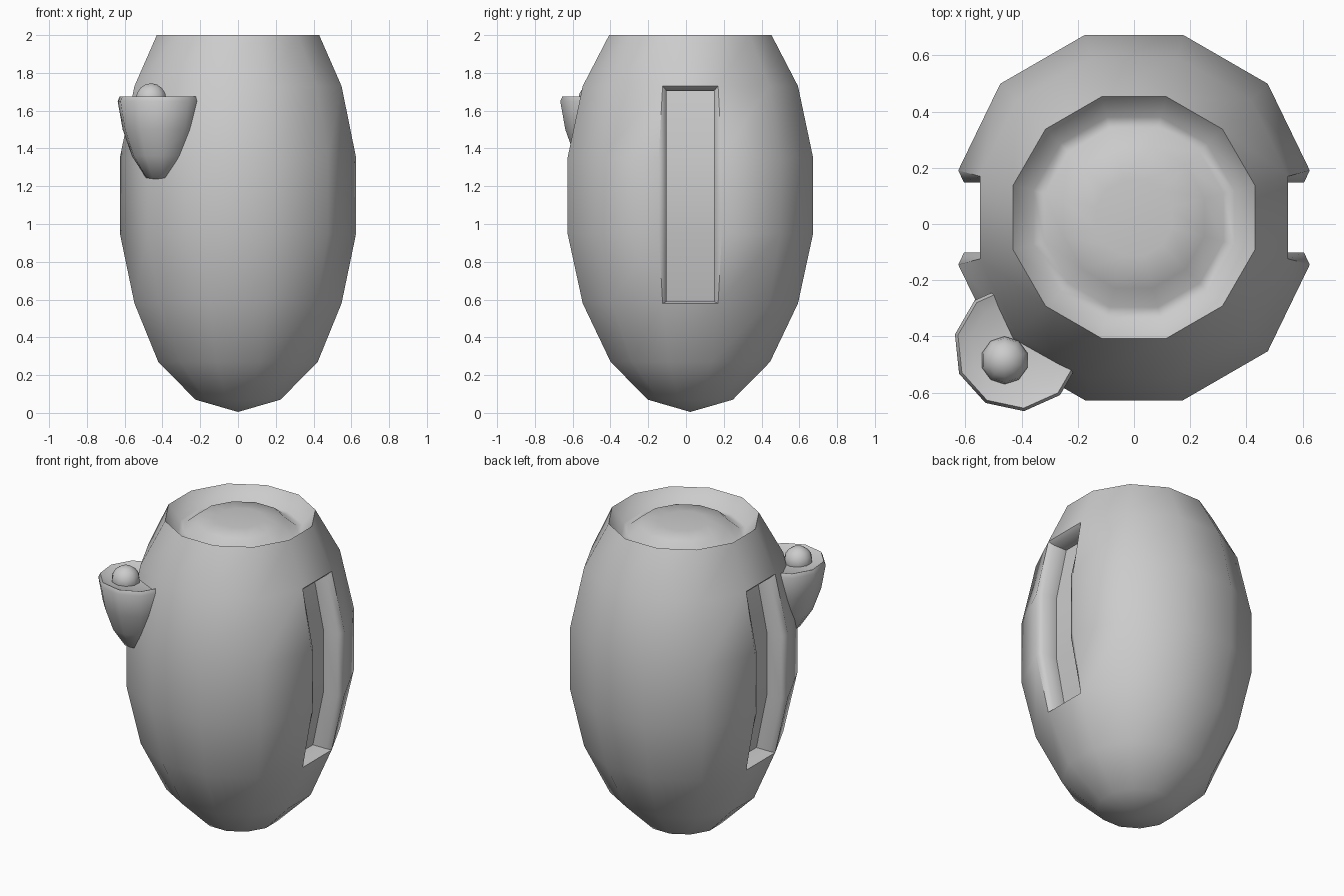
import bpy, bmesh
from math import sin, cos, radians, tau

if "Cube" in bpy.data.objects:
    bpy.data.objects.remove(bpy.data.objects["Cube"])

CY = 0.023  # body axis offset in y


def lathe(profile, n, offset):
    """Revolve (radius, z) points from one pole to the other; returns bmesh and rings."""
    bm = bmesh.new()
    rings = []
    for r, z in profile:
        if r == 0:
            rings.append([bm.verts.new((0, 0, z))] * n)
        else:
            rings.append([bm.verts.new((r * cos(offset + tau * i / n),
                                        r * sin(offset + tau * i / n), z)) for i in range(n)])
    for a, b in zip(rings, rings[1:]):
        for i in range(n):
            j = (i + 1) % n
            quad = [a[i], a[j], b[j], b[i]]
            bm.faces.new(list(dict.fromkeys(quad)))
    bmesh.ops.recalc_face_normals(bm, faces=bm.faces)
    return bm, rings


def finish(name, bm, location, angle=60):
    bmesh.ops.recalc_face_normals(bm, faces=bm.faces)
    mesh = bpy.data.meshes.new(name)
    bm.to_mesh(mesh)
    bm.free()
    ob = bpy.data.objects.new(name, mesh)
    ob.location = location
    bpy.context.collection.objects.link(ob)
    bpy.ops.object.select_all(action='DESELECT')
    ob.select_set(True)
    bpy.context.view_layer.objects.active = ob
    bpy.ops.object.shade_smooth_by_angle(angle=radians(angle))
    return ob


# Barrel body with a moat and low mound in its top
body, rings = lathe([(0, 0.005), (0.233, 0.07), (0.437, 0.27), (0.59, 0.58), (0.673, 0.95),
                     (0.673, 1.35), (0.59, 1.73), (0.445, 2.0), (0.37, 1.91), (0.33, 1.91),
                     (0.26, 1.97), (0.14, 1.982), (0, 1.985)], 12, radians(15))

# Tall recessed slots in the left and right sides
for side in (1, -1):
    panel = []
    for ring in rings[3:7]:
        for v in ring:
            if side * v.co.x > 0 and abs(v.co.y) < 0.2:
                v.co.x *= 0.962
                v.co.y *= 0.962
                panel.append(v)
    faces = [f for f in body.faces if all(v in panel for v in f.verts)]
    for end_x, mid_x in ((0.524, 0.605), (0.43, 0.505)):
        bmesh.ops.inset_region(body, faces=faces, thickness=0.01, use_even_offset=True)
        for v in {v for f in faces for v in f.verts}:
            at_end = v.co.z < 0.75 or v.co.z > 1.55
            low = v.co.z < 1.15
            z = (0.59 if low else 1.705) if at_end else (0.95 if low else 1.35)
            v.co = (side * (end_x if at_end else mid_x),
                    0.125 if v.co.y > 0 else -0.125, z)
finish("barrel_body", body, (0, CY, 0))

# Small round cup fixed to the front left corner
cup, _ = lathe([(0, 1.23), (0.075, 1.245), (0.15, 1.36), (0.2, 1.5), (0.227, 1.65),
                (0.216, 1.675), (0.17, 1.655), (0, 1.645)], 10, radians(24))
finish("side_cup", cup, (-0.415, -0.44, 0))

# Ball resting in the cup
ball = bmesh.new()
bmesh.ops.create_uvsphere(ball, u_segments=10, v_segments=8, radius=0.085)
finish("cup_ball", ball, (-0.46, -0.485, 1.66))
